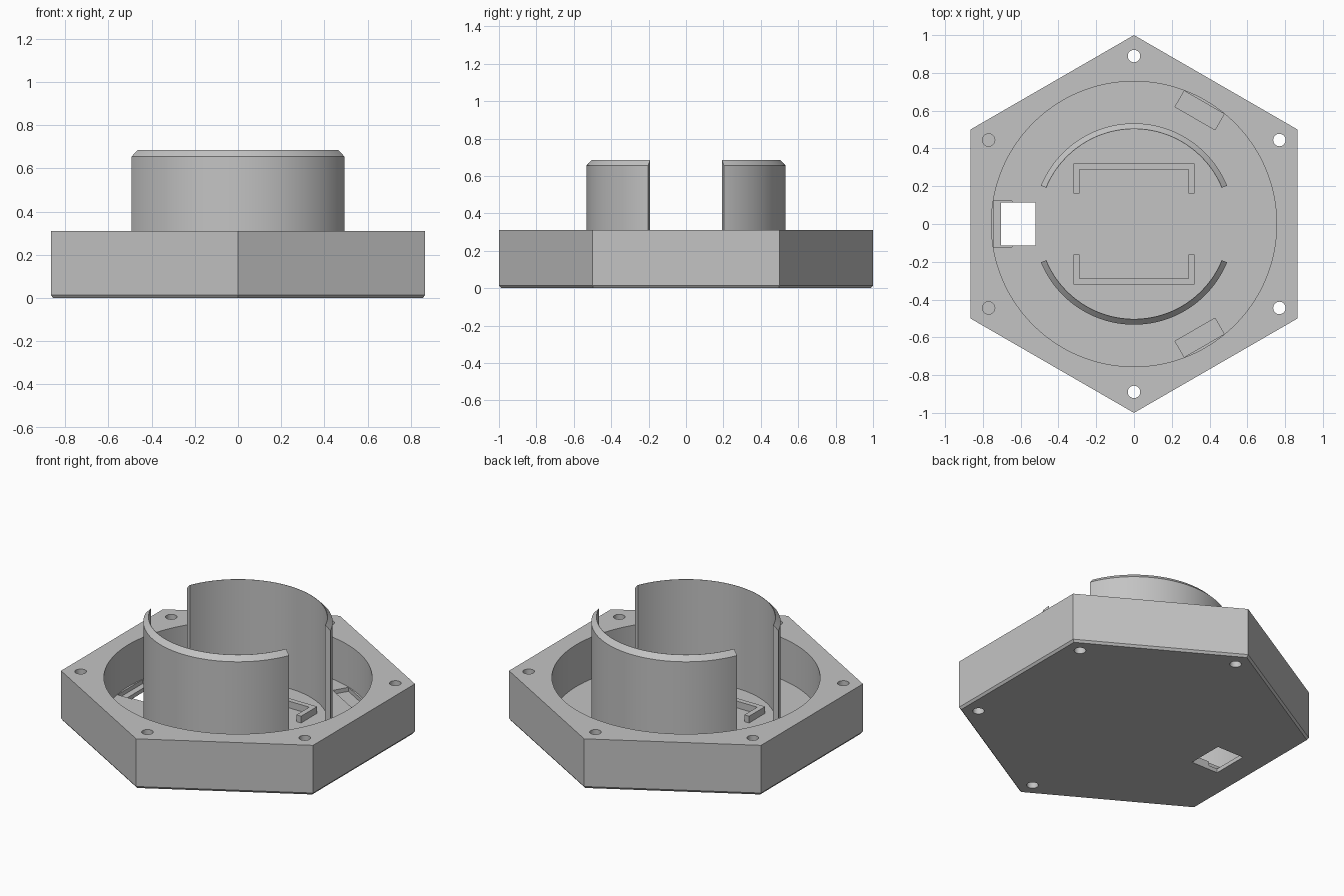
import bpy, bmesh, math
from math import cos, sin, pi, radians
from mathutils import Matrix

if "Cube" in bpy.data.objects:
    bpy.data.objects.remove(bpy.data.objects["Cube"])

grey = bpy.data.materials.new("plain grey")
grey.diffuse_color = (0.55, 0.55, 0.55, 1)
grey.use_nodes = True
grey.node_tree.nodes["Principled BSDF"].inputs["Base Color"].default_value = grey.diffuse_color


def make(name, bm):
    bmesh.ops.recalc_face_normals(bm, faces=bm.faces)
    me = bpy.data.meshes.new(name)
    bm.to_mesh(me)
    bm.free()
    me.materials.append(grey)
    ob = bpy.data.objects.new(name, me)
    bpy.context.collection.objects.link(ob)
    return ob


def loft(name, sections, closed=False):
    """Skin equal-length rings of points; cap the ends unless closed."""
    bm = bmesh.new()
    rings = [[bm.verts.new(p) for p in s] for s in sections]
    n = len(rings[0])
    for i in range(len(rings) - 1):
        a, b = rings[i], rings[i + 1]
        for j in range(n):
            bm.faces.new((a[j], a[(j + 1) % n], b[(j + 1) % n], b[j]))
    bm.faces.new(rings[0])
    bm.faces.new(rings[-1])
    return make(name, bm)


def circle(r, z, n, x=0, y=0, start=0):
    return [(x + r * cos(start + 2 * pi * i / n), y + r * sin(start + 2 * pi * i / n), z)
            for i in range(n)]


def cylinder(name, r, z0, z1, n, x=0, y=0):
    return loft(name, [circle(r, z0, n, x, y), circle(r, z1, n, x, y)])


def prism(name, outline, z0, z1):
    return loft(name, [[(x, y, z) for x, y in outline] for z in (z0, z1)])


def rect(x0, x1, y0, y1):
    return [(x0, y0), (x1, y0), (x1, y1), (x0, y1)]


def cut(target, cutter):
    cutter.hide_render = True
    mod = target.modifiers.new("cut", "BOOLEAN")
    mod.operation, mod.solver, mod.object = "DIFFERENCE", "EXACT", cutter
    bpy.context.view_layer.update()
    dg = bpy.context.evaluated_depsgraph_get()
    me = bpy.data.meshes.new_from_object(target.evaluated_get(dg))
    target.modifiers.clear()
    target.data = me
    bpy.data.objects.remove(cutter)


def smooth(ob):
    ob.data.shade_smooth()
    ob.data.set_sharp_from_angle(angle=radians(25))


FLOOR, TOP = 0.05, 0.31

# Hexagonal housing with a small chamfer at the bottom edge
body = loft("hexagonal_housing", [circle(r, z, 6, start=pi / 2)
                                  for r, z in ((0.988, 0), (1, 0.014), (1, TOP))])

# Round pocket
cut(body, cylinder("pocket_cutter", 0.755, FLOOR, 0.5, 128))

# Three shallow recesses in the pocket floor
for a in (60, 180, 300):
    c = prism("recess_cutter", rect(0.646, 0.743, -0.122, 0.122), 0.025, 0.2)
    c.data.transform(Matrix.Rotation(radians(a), 4, "Z"))
    cut(body, c)

# Rectangular opening through the floor
cut(body, prism("opening_cutter", rect(-0.705, -0.522, -0.113, 0.113), -0.1, 0.2))

# Corner screw holes: the two on the left are blind
for k in range(6):
    a = radians(30 + 60 * k)
    x, y = 0.889 * cos(a), 0.889 * sin(a)
    cut(body, cylinder("hole_cutter", 0.033, 0.05 if x < -0.1 else -0.1, 0.5, 32, x, y))
smooth(body)

# Two curved walls with an outward sloping rim
profile = ((0.502, FLOOR - 0.01), (0.533, FLOOR - 0.01), (0.533, 0.655), (0.504, 0.685), (0.502, 0.685))
for name, start in (("back_curved_wall", 22.4), ("front_curved_wall", 202.4)):
    angles = [radians(start + 135.2 * i / 56) for i in range(57)]
    smooth(loft(name, [[(r * cos(a), r * sin(a), z) for r, z in profile] for a in angles]))

# Two U-shaped brackets on the floor
for name, s in (("back_bracket", 1), ("front_bracket", -1)):
    half = [(0.32, 0.32), (0.32, 0.162), (0.288, 0.162), (0.288, 0.288)]
    outline = half + [(-x, y) for x, y in reversed(half)]
    prism(name, [(x, y * s) for x, y in outline], FLOOR - 0.01, 0.092)
